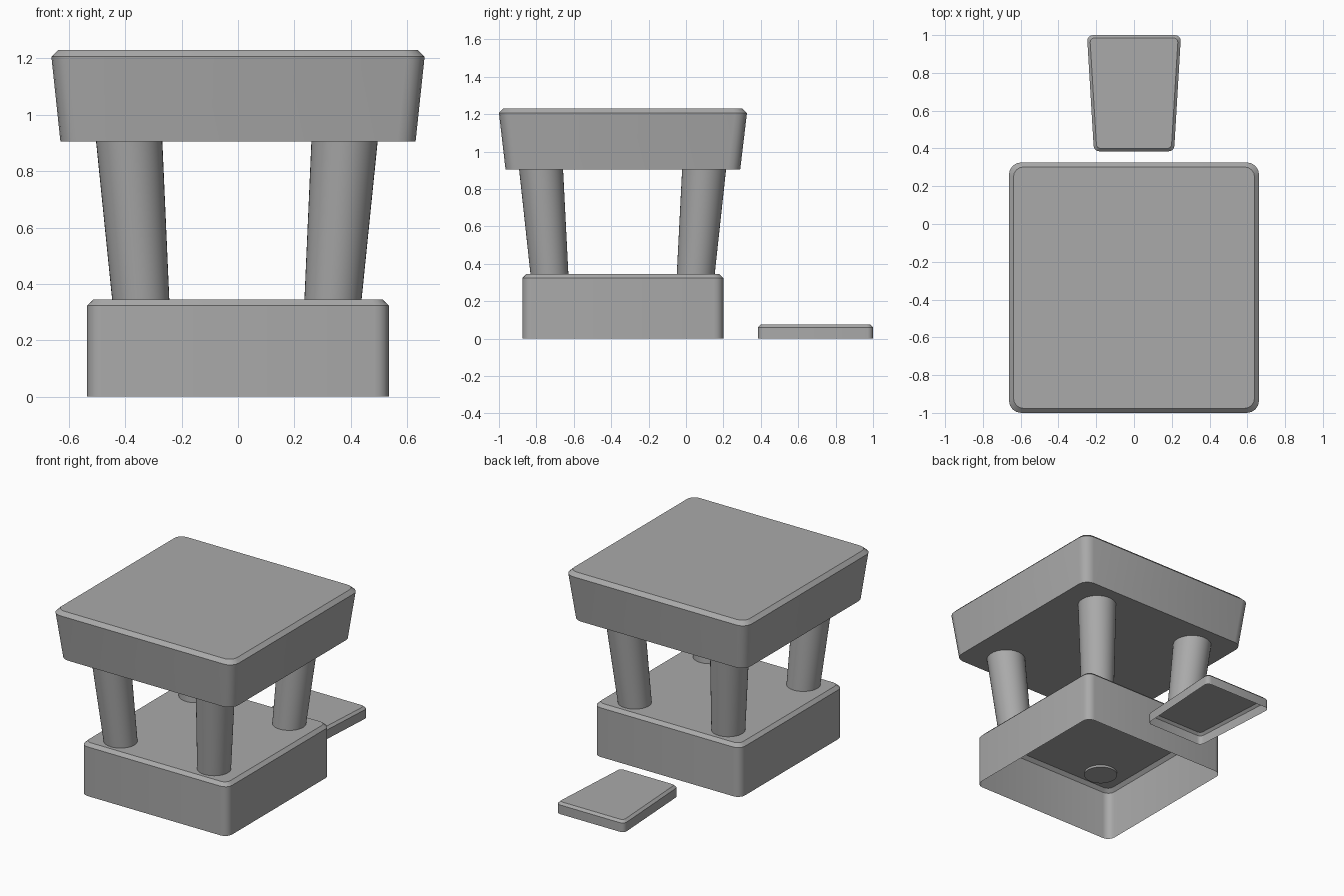
import bpy, bmesh, math
from mathutils import Vector

cube = bpy.data.objects.get("Cube")
if cube:
    bpy.data.objects.remove(cube, do_unlink=True)

# Single flat grey
grey = bpy.data.materials.new("plain grey")
grey.use_nodes = True
colour = (0.4, 0.4, 0.4, 1)
grey.diffuse_color = colour
grey.node_tree.nodes["Principled BSDF"].inputs["Base Color"].default_value = colour


def rounded_ring(front_half, back_half, y_min, y_max, radius, z, steps=4):
    """Counter-clockwise trapezoid outline with rounded corners."""
    corners = [(1, y_min, front_half, -90), (1, y_max, back_half, 0),
               (-1, y_max, back_half, 90), (-1, y_min, front_half, 180)]
    ring = []
    for side, y, half, start in corners:
        cx = side * (half - radius)
        cy = y + radius if y == y_min else y - radius
        for i in range(steps + 1):
            a = math.radians(start + 90 * i / steps)
            ring.append(Vector((cx + radius * math.cos(a), cy + radius * math.sin(a), z)))
    return ring


def circle_ring(centre, radius, sides=40):
    turn = 2 * math.pi / sides
    return [Vector(centre) + Vector((math.cos(i * turn), math.sin(i * turn), 0)) * radius
            for i in range(sides)]


def loft(name, rings, closed_bottom):
    """Skin a stack of rings, cap the top and optionally the bottom."""
    bm = bmesh.new()
    loops = [[bm.verts.new(p) for p in ring] for ring in rings]
    n = len(loops[0])
    for low, high in zip(loops, loops[1:]):
        for i in range(n):
            j = (i + 1) % n
            bm.faces.new((low[i], low[j], high[j], high[i]))
    bm.faces.new(loops[-1])
    if closed_bottom:
        bm.faces.new(loops[0][::-1])
    mesh = bpy.data.meshes.new(name)
    bm.to_mesh(mesh)
    bm.free()
    mesh.materials.append(grey)
    obj = bpy.data.objects.new(name, mesh)
    bpy.context.collection.objects.link(obj)
    bpy.ops.object.select_all(action="DESELECT")
    obj.select_set(True)
    bpy.context.view_layer.objects.active = obj
    bpy.ops.object.shade_smooth_by_angle(angle=math.radians(30))
    return obj


def slab(name, bottom, top, radius, z_bottom, z_top, bevel, closed_bottom):
    """Block with rounded corners and a chamfered top rim."""
    front, back, y0, y1 = top
    inset = (front - bevel, back - bevel, y0 + bevel, y1 - bevel)
    loft(name, [rounded_ring(*bottom, radius, z_bottom),
                rounded_ring(*top, radius, z_top - bevel),
                rounded_ring(*inset, radius - bevel * 0.5, z_top)], closed_bottom)


# Hollow base, flared roof block and hollow tapered step
base = (0.535, 0.535, -0.875, 0.2)
slab("base", base, base, 0.05, 0, 0.345, 0.021, False)
slab("roof", (0.63, 0.63, -0.965, 0.29), (0.662, 0.662, -1.0, 0.326),
     0.065, 0.905, 1.23, 0.024, True)
step = (0.214, 0.247, 0.385, 1.0)
slab("back_step", step, step, 0.03, 0, 0.075, 0.015, False)

# Four pillars that lean outwards and widen upwards
LOW, HIGH = 0.33, 0.92
MID_X, MID_Y = -0.004, -0.339
for side, sx in (("left", 1), ("right", -1)):
    for end, sy in (("front", -1), ("back", 1)):
        foot = (MID_X + sx * 0.34, MID_Y + sy * 0.39, LOW)
        head = (MID_X + sx * 0.383, MID_Y + sy * 0.437, HIGH)
        loft(f"{end}_{side}_pillar",
             [circle_ring(foot, 0.101), circle_ring(head, 0.118)], True)
